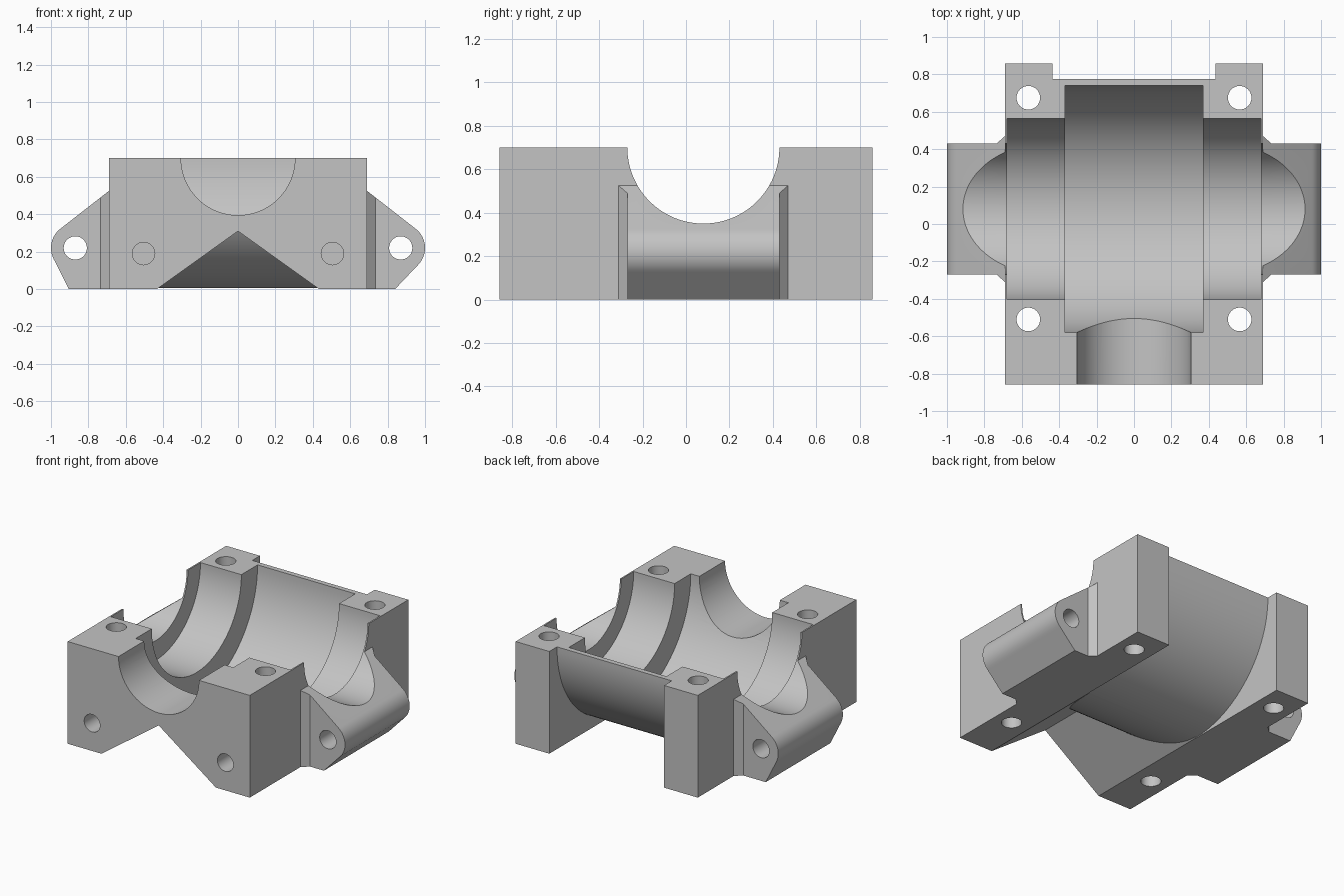
import bpy, bmesh
from math import radians, cos, sin
from mathutils import Matrix, Vector

cube = bpy.data.objects.get("Cube")
if cube:
    bpy.data.objects.remove(cube, do_unlink=True)

BORE_Y, TOP = 0.08, 0.70      # main bore axis runs along x
HALF_X, HALF_Y = 0.69, 0.858

metal = bpy.data.materials.new("light grey metal")
metal.use_nodes = True
grey = (0.55, 0.55, 0.55, 1)
metal.diffuse_color = grey
metal.node_tree.nodes["Principled BSDF"].inputs["Base Color"].default_value = grey


def finish(name, bm):
    bmesh.ops.recalc_face_normals(bm, faces=bm.faces)
    mesh = bpy.data.meshes.new(name)
    bm.to_mesh(mesh)
    bm.free()
    mesh.materials.append(metal)
    obj = bpy.data.objects.new(name, mesh)
    bpy.context.collection.objects.link(obj)
    return obj


def prism(name, points, axis, start, end):
    """Extrude a flat outline along y (outline in x, z) or z (outline in x, y)."""
    bm = bmesh.new()
    place = (lambda a, b: (a, start, b)) if axis == "y" else (lambda a, b: (a, b, start))
    face = bm.faces.new([bm.verts.new(place(a, b)) for a, b in points])
    grown = bmesh.ops.extrude_face_region(bm, geom=[face])["geom"]
    step = Vector((0, end - start, 0)) if axis == "y" else Vector((0, 0, end - start))
    bmesh.ops.translate(bm, vec=step, verts=[v for v in grown if isinstance(v, bmesh.types.BMVert)])
    return finish(name, bm)


def box(name, x, y, z):
    return prism(name, [(x[0], y[0]), (x[1], y[0]), (x[1], y[1]), (x[0], y[1])], "z", *z)


def cylinder(name, radius, centre, axis, length, sides=48):
    bm = bmesh.new()
    turn = {"x": Matrix.Rotation(radians(90), 4, "Y"),
            "y": Matrix.Rotation(radians(90), 4, "X"), "z": Matrix()}[axis]
    bmesh.ops.create_cone(bm, cap_ends=True, segments=sides, radius1=radius, radius2=radius,
                          depth=length, matrix=Matrix.Translation(centre) @ turn)
    return finish(name, bm)


def combine(target, other, operation):
    mod = target.modifiers.new(operation.lower(), "BOOLEAN")
    mod.operation, mod.solver, mod.object = operation, "EXACT", other
    bpy.context.view_layer.objects.active = target
    bpy.ops.object.modifier_apply(modifier=mod.name)
    bpy.data.objects.remove(other, do_unlink=True)


def lug(side, lower_angle, foot_x):
    """Pivot lug with rounded nose and corner gussets."""
    cx, cz, r = 0.87, 0.22, 0.13
    outline = [(0.6, 0), (0.6, 0.525), (HALF_X, 0.525)]
    for i in range(17):
        a = radians(51.5 + (lower_angle - 51.5) * i / 16)
        outline.append((cx + r * cos(a), cz + r * sin(a)))
    outline.append((foot_x, 0))
    part = prism("side_lug", [(side * x, z) for x, z in outline], "y", -0.6, 0.7)
    plan = [(0.5, 0.39), (HALF_X, 0.39), (0.735, 0.35), (1.1, 0.35)]
    plan = plan + [(x, -y) for x, y in reversed(plan)]
    limit = prism("lug_plan", [(side * x, BORE_Y + y) for x, y in plan], "z", -0.2, 0.8)
    combine(part, limit, "INTERSECT")
    return part


# main block with a lug on each side
housing = box("bearing_housing", (-HALF_X, HALF_X), (-HALF_Y, HALF_Y), (0, TOP))
for side, lower_angle, foot_x in ((1, -46.5, 0.84), (-1, -26.7, 0.905)):
    combine(housing, lug(side, lower_angle, foot_x), "UNION")

# relief around the outer shell: open at the back, triangular at the front
axis_point = (0, BORE_Y, TOP)
back_relief = box("back_relief", (-0.435, 0.435), (BORE_Y, 1.0), (-0.2, 0.9))
front_relief = prism("front_relief", [(-0.573, -0.1), (0.573, -0.1), (0, 0.31)], "y", -1.0, BORE_Y)
for relief in (back_relief, front_relief):
    shell = cylinder("shell_form", 0.695, axis_point, "x", 2.5, 128)
    combine(relief, shell, "DIFFERENCE")
    combine(housing, relief, "DIFFERENCE")

# stepped main bore and the cross bore at the front
for radius, length in ((0.66, 0.74), (0.485, 1.36), (0.35, 2.4)):
    combine(housing, cylinder("bore", radius, axis_point, "x", length, 128), "DIFFERENCE")
combine(housing, cylinder("cross_bore", 0.305, (0, -0.6, TOP), "y", 1.0, 96), "DIFFERENCE")

# bolt holes, lug pin holes and blind front holes
for side in (-1, 1):
    for y in (-0.51, 0.675):
        combine(housing, cylinder("bolt_hole", 0.063, (side * 0.565, y, 0.35), "z", 1.2), "DIFFERENCE")
    combine(housing, cylinder("pin_hole", 0.062, (side * 0.87, BORE_Y, 0.22), "y", 1.2), "DIFFERENCE")
    combine(housing, cylinder("front_hole", 0.06, (side * 0.505, -0.85, 0.19), "y", 0.4), "DIFFERENCE")

# smooth the curved walls, keep machined edges sharp
bpy.ops.object.select_all(action="DESELECT")
housing.select_set(True)
bpy.context.view_layer.objects.active = housing
bpy.ops.object.shade_smooth_by_angle(angle=radians(25))
